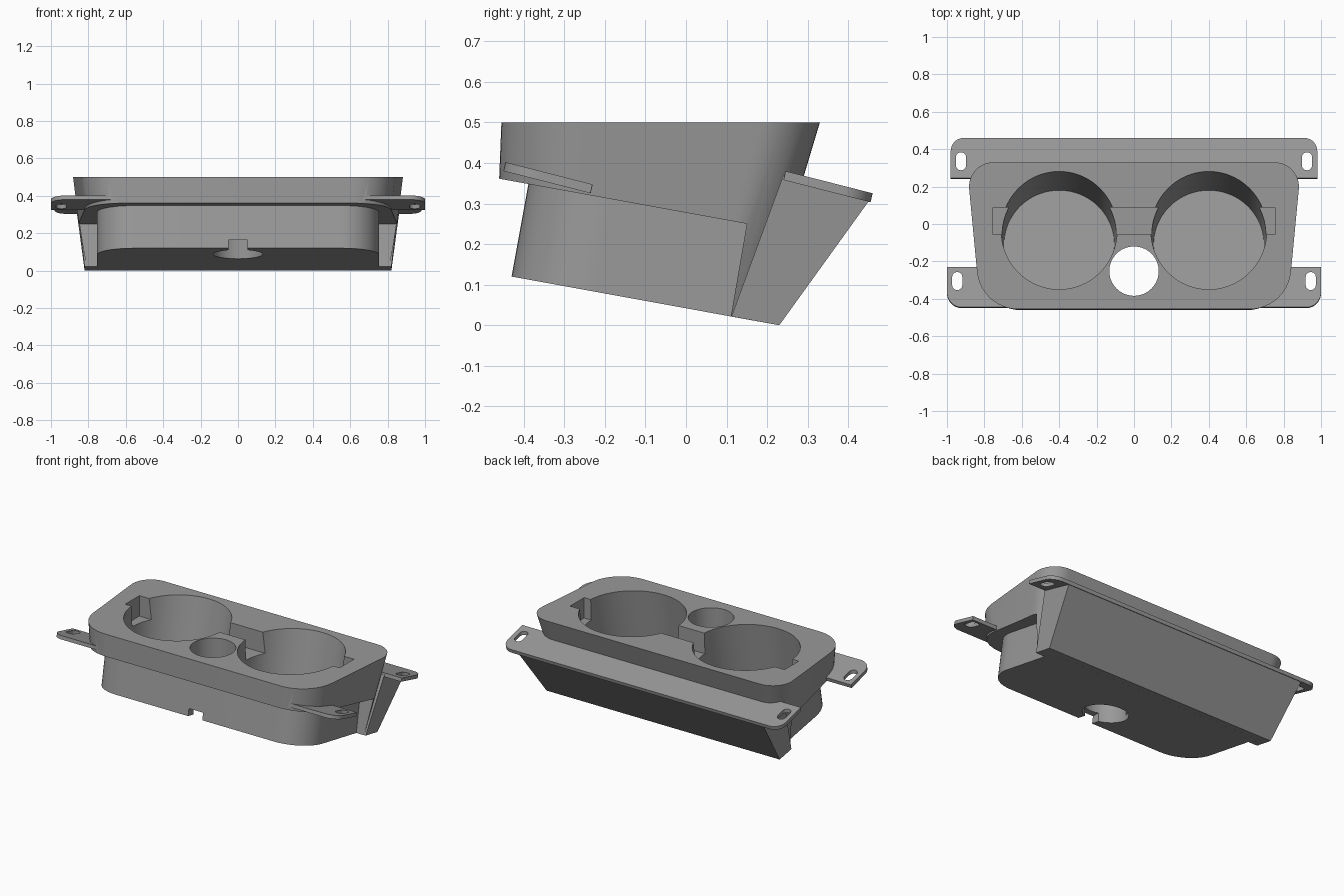
import bpy, bmesh, math
from mathutils import Vector, Matrix

if "Cube" in bpy.data.objects:
    bpy.data.objects.remove(bpy.data.objects["Cube"])

SLOPE = 0.182                       # tilt of the underside
TILT = math.atan(SLOPE)
NORMAL = Vector((0, math.sin(TILT), math.cos(TILT)))

grey = bpy.data.materials.new("grey_plastic")
grey.diffuse_color = (0.32, 0.32, 0.32, 1)
grey.use_nodes = True
grey.node_tree.nodes["Principled BSDF"].inputs["Base Color"].default_value = grey.diffuse_color


def loft(name, low, high):
    """Closed solid between two rings with equal point counts."""
    bm = bmesh.new()
    a = [bm.verts.new(p) for p in low]
    b = [bm.verts.new(p) for p in high]
    n = len(a)
    bm.faces.new(a[::-1])
    bm.faces.new(b)
    for i in range(n):
        j = (i + 1) % n
        bm.faces.new((a[i], a[j], b[j], b[i]))
    bmesh.ops.recalc_face_normals(bm, faces=bm.faces)
    me = bpy.data.meshes.new(name)
    bm.to_mesh(me)
    bm.free()
    me.materials.append(grey)
    ob = bpy.data.objects.new(name, me)
    bpy.context.collection.objects.link(ob)
    return ob


def rounded(corners, steps=12):
    """Fillet polygon corners given as (x, y, radius)."""
    pts = []
    for i, (x, y, r) in enumerate(corners):
        p = Vector((x, y))
        if r == 0:
            pts.append(p)
            continue
        u = (Vector(corners[i - 1][:2]) - p).normalized()
        v = (Vector(corners[(i + 1) % len(corners)][:2]) - p).normalized()
        half = u.angle(v) / 2
        c = p + (u + v).normalized() * (r / math.sin(half))
        s = p + u * (r / math.tan(half)) - c
        sweep = math.pi - 2 * half
        if u.x * v.y - u.y * v.x > 0:
            sweep = -sweep
        for k in range(steps + 1):
            t = sweep * k / steps
            pts.append(c + Vector((s.x * math.cos(t) - s.y * math.sin(t),
                                   s.x * math.sin(t) + s.y * math.cos(t))))
    return pts


def trapezoid(wf, wb, yf, yb, rf, rb):
    return rounded([(-wf, yf, rf), (wf, yf, rf), (wb, yb, rb), (-wb, yb, rb)])


def prism(name, profile, hw):
    """Side profile in (y, z), extruded along x."""
    return loft(name, [(-hw, y, z) for y, z in profile], [(hw, y, z) for y, z in profile])


def box(name, x0, x1, y0, y1, z0, z1):
    ring = [(x0, y0), (x1, y0), (x1, y1), (x0, y1)]
    return loft(name, [(x, y, z0) for x, y in ring], [(x, y, z1) for x, y in ring])


def cone(name, base, axis, r0, r1, length, n=80):
    rot = Vector((0, 0, 1)).rotation_difference(axis).to_matrix()
    def ring(r, h):
        return [Vector(base) + rot @ Vector((r * math.cos(2 * math.pi * i / n),
                r * math.sin(2 * math.pi * i / n), h)) for i in range(n)]
    return loft(name, ring(r0, 0), ring(r1, length))


def combine(target, tool, op):
    m = target.modifiers.new(op, 'BOOLEAN')
    m.operation, m.object, m.solver = op, tool, 'EXACT'
    bpy.context.view_layer.objects.active = target
    bpy.ops.object.modifier_apply(modifier=m.name)
    bpy.data.objects.remove(tool)


def shell_ring(z):
    """Outline of the tapered outer shell at height z."""
    k = (0.5 - z) / 0.5
    return [(p.x, p.y, z) for p in trapezoid(0.82 - 0.06 * k, 0.895 - 0.06 * k,
            -0.455 - 0.02 * k, 0.33 - 0.15 * k, 0.22, 0.13)]


# Tapered outer shell, cut back under the front lip
body = loft("cup_holder_body", shell_ring(-0.05), shell_ring(0.5))
combine(body, prism("lip_cut", [(0.15, 0.25), (-0.6, 0.3865), (-0.6, -0.3), (0.055, -0.3)], 1.2), 'DIFFERENCE')

# Rear wedge carrying the back flange
wedge = loft("rear_wedge",
             [(-0.82, 0.112, 0.0215), (0.82, 0.112, 0.0215), (0.82, 0.23, 0), (-0.82, 0.23, 0)],
             [(-0.862, 0.24, 0.37), (0.862, 0.24, 0.37), (0.862, 0.455, 0.312), (-0.862, 0.455, 0.312)])
combine(body, wedge, 'UNION')

# Narrow lower tub, square to the sloping underside
tub = trapezoid(0.755, 0.755, -0.43, 0.17, 0.2, 0.01)
low = [Vector((p.x, p.y, 0.12 - SLOPE * (p.y + 0.43))) for p in tub]
combine(body, loft("lower_tub", low, [p + NORMAL * 0.27 for p in low]), 'UNION')


def flange(name, hw, y0, y1, z0, rf, rb):
    """Sloping mounting plate, z0 is its top height at y0."""
    ring = [Vector((p.x, p.y, z0 - 0.255 * (p.y - y0))) for p in trapezoid(hw, hw, y0, y1, rf, rb)]
    return loft(name, [p + Vector((0, -0.005, -0.022)) for p in ring], ring)


# Front and back mounting flanges
combine(body, flange("front_flange", 1.0, -0.445, -0.23, 0.402, 0.08, 0.002), 'UNION')
combine(body, flange("back_flange", 0.98, 0.245, 0.46, 0.38, 0.002, 0.07), 'UNION')

# Screw slots
for x, y in ((0.925, 0.335), (0.945, -0.305)):
    for s in (-1, 1):
        cx = s * x
        ring = rounded([(cx - 0.027, y - 0.048, 0.026), (cx + 0.027, y - 0.048, 0.026),
                        (cx + 0.027, y + 0.048, 0.026), (cx - 0.027, y + 0.048, 0.026)], 6)
        combine(body, loft("screw_slot", [(p.x, p.y, 0.2) for p in ring],
                           [(p.x, p.y, 0.45) for p in ring]), 'DIFFERENCE')

# Flat sloping underside
combine(body, prism("underside_cut", [(0.7, -0.0857), (-0.7, 0.1691), (-0.7, -0.4), (0.7, -0.4)], 1.3), 'DIFFERENCE')

# Two cup wells, handle notch, round through hole and drain notch
for s in (-1, 1):
    combine(body, cone("cup_well", (s * 0.4, -0.11, 0.095), NORMAL, 0.295, 0.318, 0.63), 'DIFFERENCE')
combine(body, box("handle_notch", -0.755, 0.755, -0.055, 0.087, 0.37, 0.7), 'DIFFERENCE')
combine(body, cone("centre_hole", (0, -0.252, -0.2), Vector((0, 0, 1)), 0.132, 0.132, 1, 64), 'DIFFERENCE')
combine(body, box("drain_notch", -0.05, 0.05, -0.6, -0.3, -0.1, 0.165), 'DIFFERENCE')

# Smooth curved walls, keep edges crisp
bpy.ops.object.select_all(action='DESELECT')
body.select_set(True)
bpy.context.view_layer.objects.active = body
bpy.ops.object.shade_smooth_by_angle(angle=math.radians(30))
